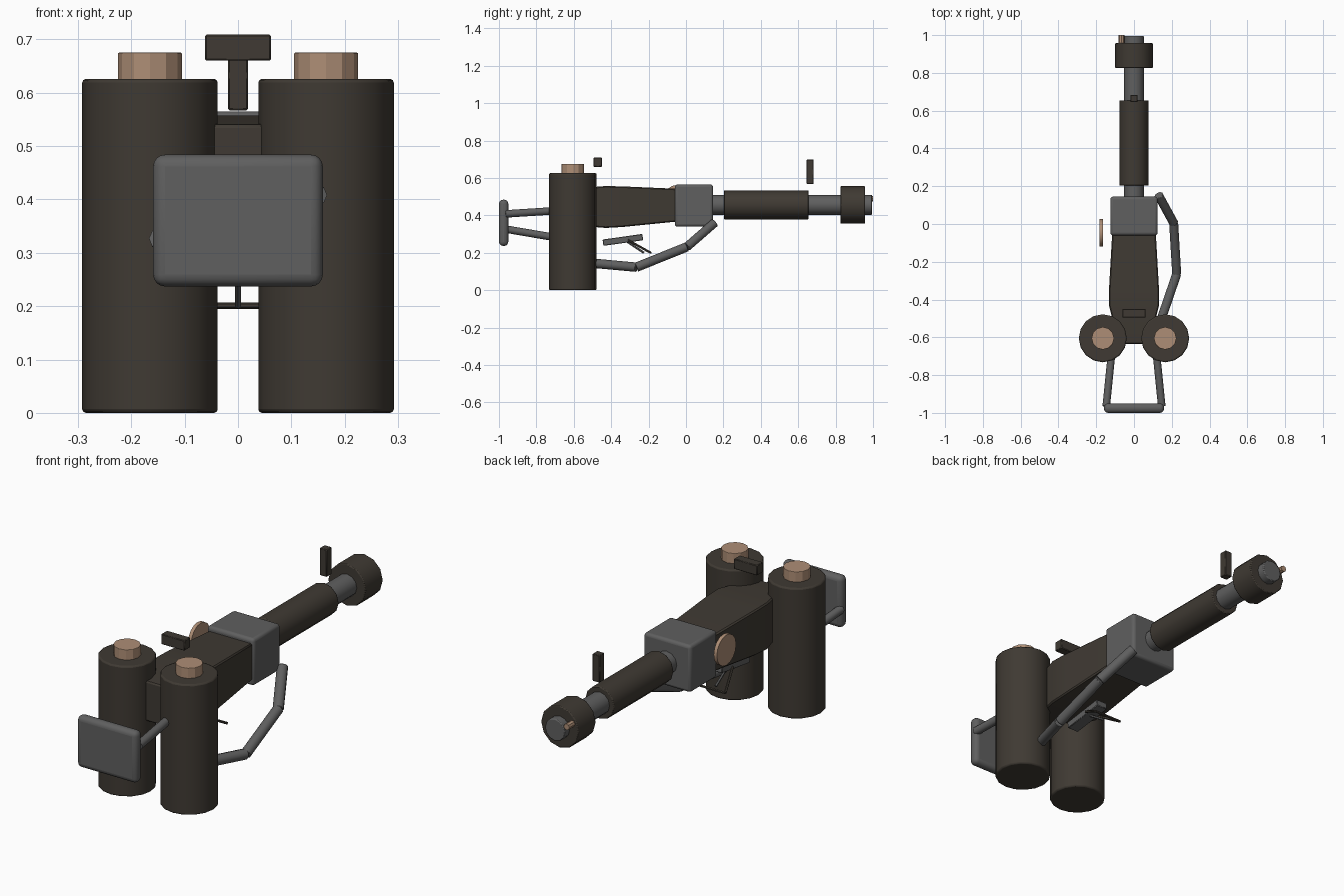
import bpy, bmesh, math
from mathutils import Vector, Matrix

if "Cube" in bpy.data.objects:
    bpy.data.objects.remove(bpy.data.objects["Cube"])


def material(name, rgb):
    m = bpy.data.materials.new(name)
    m.diffuse_color = (*rgb, 1)
    m.use_nodes = True
    m.node_tree.nodes["Principled BSDF"].inputs["Base Color"].default_value = m.diffuse_color
    return m


DARK = material("dark_olive_brown", (0.050, 0.042, 0.033))
GREY = material("steel_grey", (0.115, 0.115, 0.115))
TAN = material("copper_tan", (0.42, 0.27, 0.18))


def finish(name, bm, mat, bevel=0, segments=2, smooth=32):
    bmesh.ops.recalc_face_normals(bm, faces=bm.faces)
    me = bpy.data.meshes.new(name)
    bm.to_mesh(me)
    bm.free()
    me.materials.append(mat)
    if smooth:
        me.shade_smooth()
        me.set_sharp_from_angle(angle=math.radians(smooth))
    ob = bpy.data.objects.new(name, me)
    bpy.context.collection.objects.link(ob)
    if bevel:
        b = ob.modifiers.new("bevel", "BEVEL")
        b.width, b.segments = bevel, segments
        b.limit_method, b.angle_limit = "ANGLE", math.radians(40)
    return ob


def box(name, low, high, mat, bevel=0, segments=2, tilt=0):
    low, high = Vector(low), Vector(high)
    bm = bmesh.new()
    bmesh.ops.create_cube(bm, size=1)
    size = Matrix.Diagonal((*(high - low), 1))
    place = Matrix.Translation((low + high) / 2) @ Matrix.Rotation(tilt, 4, "X")
    bmesh.ops.transform(bm, matrix=place @ size, verts=bm.verts)
    return finish(name, bm, mat, bevel, segments)


def rod(name, start, end, radius, mat, sides=12, bevel=0, smooth=32):
    start, end = Vector(start), Vector(end)
    axis = end - start
    bm = bmesh.new()
    bmesh.ops.create_cone(bm, cap_ends=True, segments=sides, radius1=radius,
                          radius2=radius, depth=axis.length)
    turn = axis.to_track_quat("Z", "Y").to_matrix().to_4x4()
    bmesh.ops.transform(bm, matrix=Matrix.Translation((start + end) / 2) @ turn,
                        verts=bm.verts)
    return finish(name, bm, mat, bevel, 2, smooth)


# Twin fuel tanks with filler caps
for side, x in (("left", -0.165), ("right", 0.165)):
    rod(side + "_tank", (x, -0.605, 0), (x, -0.605, 0.626), 0.127, DARK, 16, 0.007)
    rod(side + "_tank_cap", (x, -0.605, 0.62), (x, -0.605, 0.675), 0.06, TAN, 12,
        0.002, smooth=0)

# Body lofted through sections: y, half width, bottom, top
bm = bmesh.new()
rings = []
for y, w, low, top in ((-0.635, 0.08, 0.35, 0.54), (-0.43, 0.133, 0.333, 0.557),
                       (-0.34, 0.132, 0.338, 0.555), (-0.04, 0.115, 0.368, 0.542)):
    rings.append([bm.verts.new(p) for p in ((-w, y, low), (w, y, low),
                                            (w, y, top), (-w, y, top))])
for a, b in zip(rings, rings[1:]):
    for i in range(4):
        j = (i + 1) % 4
        bm.faces.new((a[i], a[j], b[j], b[i]))
bm.faces.new(rings[0])
bm.faces.new(rings[-1])
finish("body", bm, DARK, 0.006, 1, 20)

# Receiver block and side disc
box("receiver", (-0.125, -0.06, 0.34), (0.125, 0.145, 0.565), GREY, 0.014, 3)
rod("side_disc", (-0.182, -0.047, 0.49), (-0.165, -0.047, 0.49), 0.073, TAN, 16)

# Barrel, sleeve, muzzle and igniter
AXIS = 0.456
for name, y0, y1, r, mat in (("barrel", 0.12, 0.995, 0.053, GREY),
                             ("barrel_sleeve", 0.203, 0.655, 0.077, DARK),
                             ("muzzle", 0.825, 0.957, 0.1, DARK)):
    rod(name, (0, y0, AXIS), (0, y1, AXIS), r, mat, 12, 0.004)
rod("igniter", (-0.066, 0.94, 0.49), (-0.066, 1.0, 0.49), 0.015, TAN, 8)

# Sights
box("front_sight", (-0.019, 0.645, 0.567), (0.019, 0.683, 0.698), DARK, 0.003, 1)
box("rear_sight", (-0.062, -0.495, 0.66), (0.062, -0.45, 0.709), DARK, 0.003, 1)

# Shoulder pad and its struts
box("shoulder_pad", (-0.159, -1.0, 0.237), (0.159, -0.95, 0.484), GREY, 0.022, 4)
rod("upper_strut", (0.147, -0.965, 0.408), (0.112, -0.62, 0.43), 0.02, GREY, 8, 0, 50)
rod("lower_strut", (-0.147, -0.965, 0.327), (-0.112, -0.62, 0.268), 0.02, GREY, 8, 0, 50)

# Fuel hose in straight sections
hose = [(0.125, -0.56, 0.15), (0.226, -0.265, 0.123), (0.21, 0.005, 0.232),
        (0.13, 0.152, 0.36)]
for i, (a, b) in enumerate(zip(hose, hose[1:])):
    rod(f"hose_section_{i + 1}", a, b, 0.025, GREY, 10, 0.003, 40)

# Grip, trigger and trigger loop
box("grip", (-0.03, -0.445, 0.252), (0.03, -0.23, 0.286), GREY, 0.003, 1,
    tilt=math.radians(8))
rod("trigger", (0, -0.345, 0.28), (0, -0.225, 0.2), 0.006, GREY, 6)
for s in (-1, 1):
    rod("trigger_loop_arm", (s * 0.03, -0.31, 0.268), (s * 0.075, -0.19, 0.201),
        0.006, DARK, 6)
rod("trigger_loop_bar", (-0.075, -0.19, 0.201), (0.075, -0.19, 0.201), 0.006, DARK, 6)
